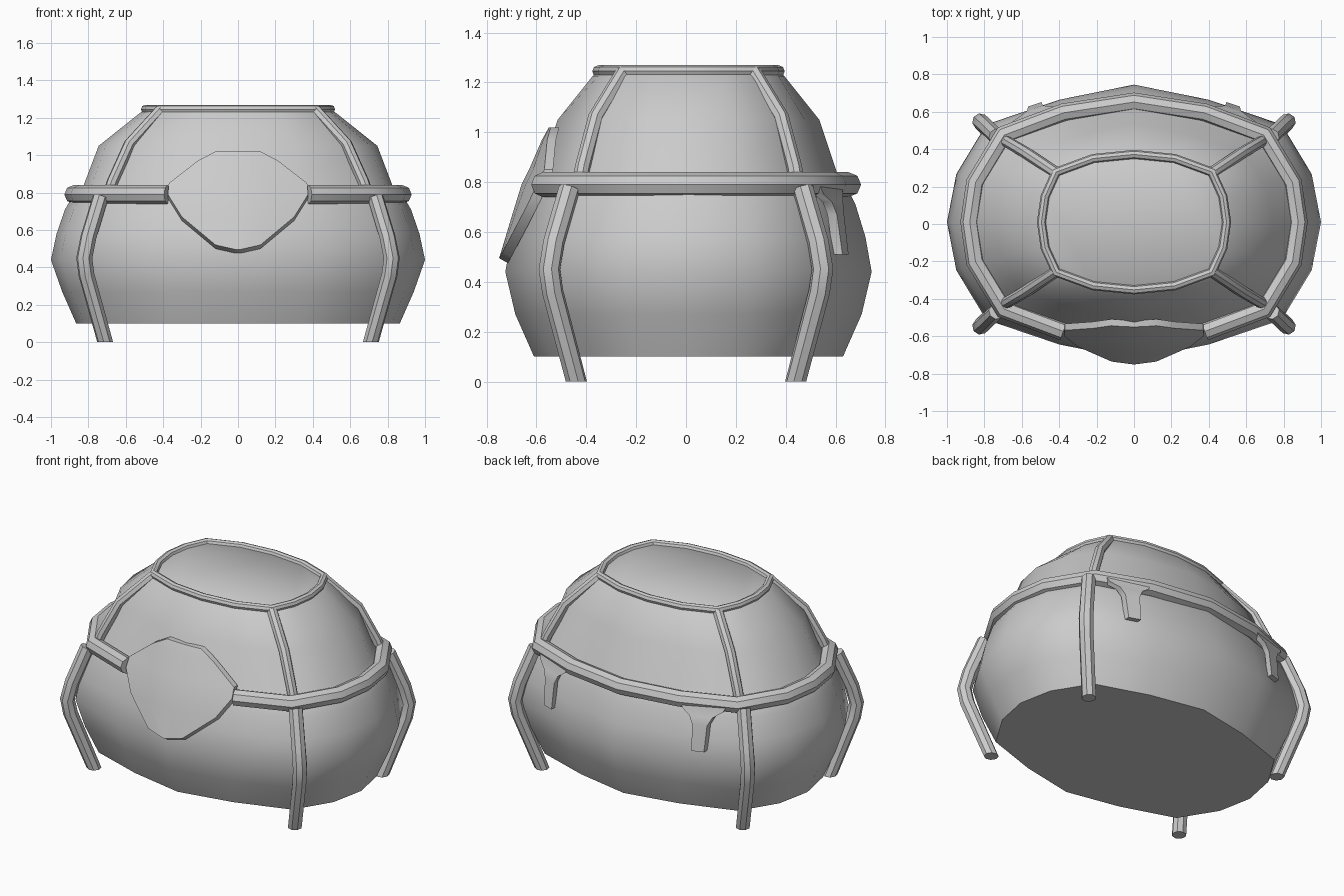
import bpy, bmesh, math
from mathutils import Vector

if "Cube" in bpy.data.objects:
    bpy.data.objects.remove(bpy.data.objects["Cube"])

OFF = 0.01  # body sits slightly behind centre


def make(name, rings, caps=True, closed=False):
    """Skin a list of closed vertex loops."""
    bm = bmesh.new()
    vs = [[bm.verts.new(p) for p in r] for r in rings]
    n = len(vs[0])
    pairs = list(zip(vs, vs[1:]))
    if closed:
        pairs.append((vs[-1], vs[0]))
    for a, b in pairs:
        for i in range(n):
            j = (i + 1) % n
            bm.faces.new((a[i], a[j], b[j], b[i]))
    if caps and not closed:
        bm.faces.new(vs[0][::-1])
        bm.faces.new(vs[-1])
    bmesh.ops.recalc_face_normals(bm, faces=bm.faces)
    me = bpy.data.meshes.new(name)
    bm.to_mesh(me)
    bm.free()
    ob = bpy.data.objects.new(name, me)
    bpy.context.collection.objects.link(ob)
    return ob


def oval(a, b, z, quad):
    """16-sided pinched oval from quarter-shape ratios."""
    q = [Vector((u * a, v * b)) for u, v in quad]
    pts = ([(p.x, p.y) for p in q] + [(-p.x, p.y) for p in q[-2::-1]]
           + [(-p.x, -p.y) for p in q[1:]] + [(p.x, -p.y) for p in q[-2:0:-1]])
    return [Vector((x, y + OFF, z)) for x, y in pts]


def tube(name, path, r, ref=None, closed=False, flat_start=False, sides=8):
    """Mitred tube along a path."""
    P = [Vector(p) for p in path]
    m = len(P)
    rings = []
    for i, p in enumerate(P):
        nxt = P[(i + 1) % m] if closed or i < m - 1 else None
        prv = P[i - 1] if closed or i > 0 else None
        d1 = (p - prv).normalized() if prv is not None else (nxt - p).normalized()
        d2 = (nxt - p).normalized() if nxt is not None else d1
        t = (d1 + d2).normalized()
        if flat_start and i == 0:
            t = Vector((0, 0, 1))
        up = Vector(ref or (0, 0, 1))
        s = t.cross(up).normalized()
        u = s.cross(t).normalized()
        k = r / max(0.5, t.dot(d2)) if i not in (0, m - 1) or closed else r
        rings.append([p + s * k * math.cos(2 * math.pi * j / sides)
                      + u * r * math.sin(2 * math.pi * j / sides) for j in range(sides)])
    return make(name, rings, closed=closed)


BODY = [(1, 0), (.95, .35), (.79, .71), (.4, .89), (0, 1)]
RIM = [(1, 0), (.96, .38), (.84, .74), (.44, .94), (0, 1)]

# main shell: z, half width, half depth
profile = [(.10, .865, .62), (.27, .94, .695), (.44, 1.0, .735), (.58, .97, .71),
           (.71, .925, .67), (.77, .89, .64), (.84, .825, .595), (1.05, .745, .525)]
rings = [oval(a, b, z, BODY) for z, a, b in profile]
rings.append(oval(.525, .385, 1.225, RIM))
rings.append(oval(.49, .36, 1.247, RIM))
make("shell", rings)

# top rim
tube("top_rim", oval(.495, .362, 1.245, RIM), .024, closed=True)

# waist band, open behind the front shield
band = oval(.878, .642, .79, [(1, 0), (.965, .33), (.79, .725), (.43, .91), (0, 1)])
tube("waist_band", band[13:] + band[:12], .05)

# four legs and four upper ribs
for sx, nx in ((1, "right"), (-1, "left")):
    for sy, ny in ((-1, "front"), (1, "back")):
        out = (sx, sy * .7, 0)
        leg = [(.71, .44, 0), (.81, .535, .36), (.822, .548, .45), (.80, .53, .56), (.735, .468, .775)]
        tube(f"leg_{ny}_{nx}", [(sx * x, sy * y, z) for x, y, z in leg], .043, out, flat_start=True)
        rib = [(.69, .435, .80), (.67, .425, .86), (.58, .372, 1.06), (.415, .262, 1.24)]
        tube(f"rib_{ny}_{nx}", [(sx * x, sy * y + OFF, z) for x, y, z in rib], .031, out)

# front shield: z, half width, centre y
rows = [(1.02, .12, -.55), (.97, .215, -.578), (.85, .37, -.63), (.79, .375, -.66),
        (.67, .30, -.697), (.52, .12, -.742), (.495, .01, -.75)]
cols = [-1, -.5, 0, .5, 1]
shield = []
for z, w, y in rows:
    front = [Vector((t * w, y + .45 * (t * w) ** 2, z)) for t in cols]
    back = [p + Vector((0, .035, -.02 if z < .8 else 0)) for p in reversed(front)]
    shield.append(front + back)
make("front_shield", shield)

# flared hooks hanging from the band at the back: z, half width, y
hook = [(.79, .13, .562), (.755, .115, .572), (.72, .065, .59), (.67, .042, .602), (.51, .036, .622)]
for s, nx in ((1, "right"), (-1, "left")):
    loops = []
    for z, w, y in hook:
        quad = [(-w, -.02), (w, -.02), (w, .018), (-w, .018)]
        loops.append([Vector((s * (.53 + u), y + v - .34 * u, z)) for u, v in quad])
    make(f"back_hook_{nx}", loops)

# smooth shading with sharp creases
for ob in bpy.context.collection.objects:
    ob.select_set(True)
    bpy.context.view_layer.objects.active = ob
bpy.ops.object.shade_smooth_by_angle(angle=math.radians(40))
